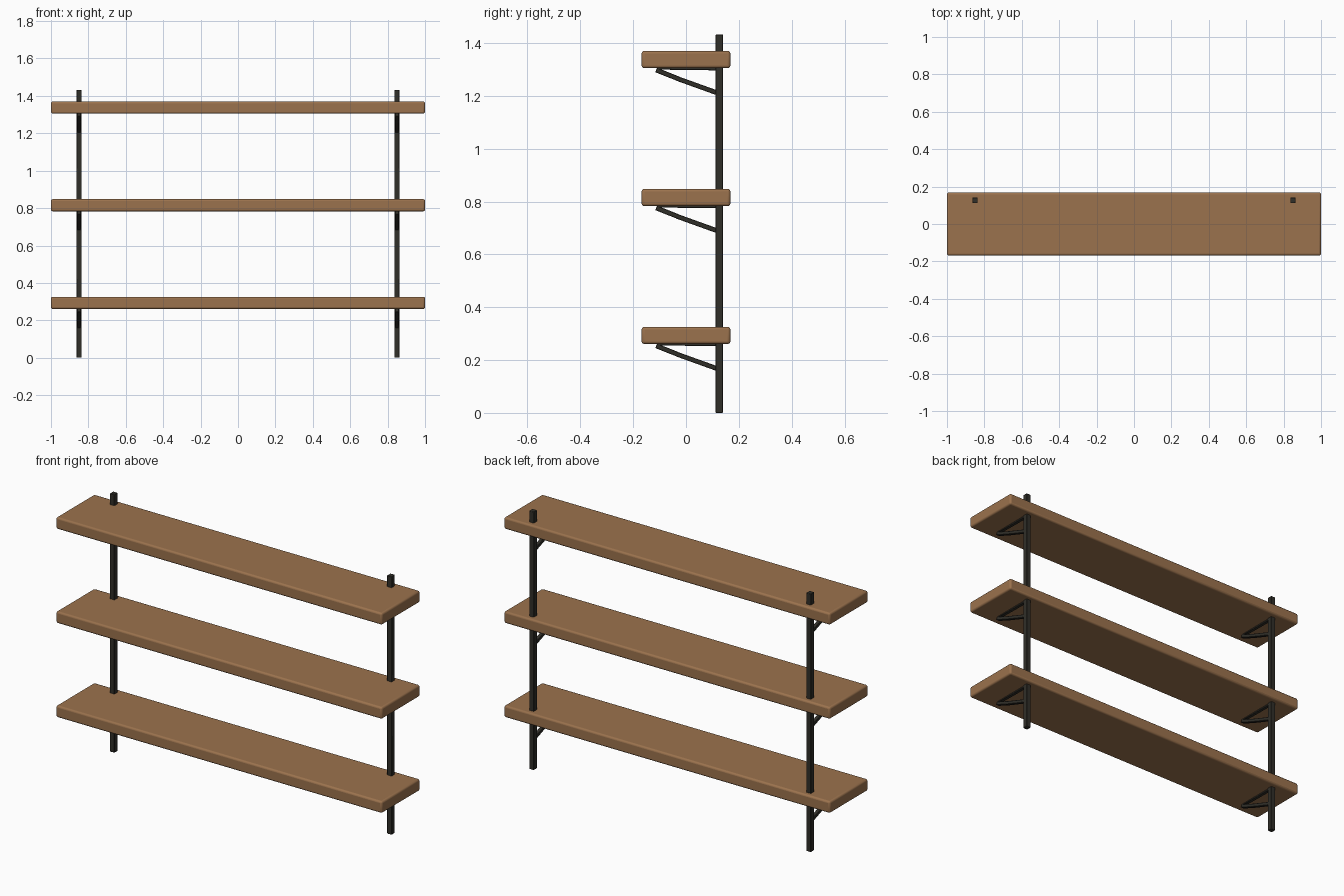
import bpy, math
from mathutils import Vector

if "Cube" in bpy.data.objects:
    bpy.data.objects.remove(bpy.data.objects["Cube"])


def material(name, color):
    m = bpy.data.materials.new(name)
    m.diffuse_color = color
    m.use_nodes = True
    m.node_tree.nodes["Principled BSDF"].inputs["Base Color"].default_value = m.diffuse_color
    return m


WOOD = material("wood", (0.33, 0.17, 0.075, 1))
METAL = material("dark_metal", (0.03, 0.028, 0.022, 1))


def box(name, loc, size, mat, bevel, segments, tilt=0.0):
    bpy.ops.mesh.primitive_cube_add(size=1, location=loc, rotation=(tilt, 0, 0))
    ob = bpy.context.object
    ob.name = name
    ob.scale = size
    bpy.ops.object.transform_apply(location=False, rotation=False, scale=True)
    ob.data.materials.append(mat)
    mod = ob.modifiers.new("edge", 'BEVEL')
    mod.width, mod.segments = bevel, segments
    bpy.ops.object.shade_smooth_by_angle(angle=math.radians(35))
    return ob


def bar(name, x, a, b, width, thick):
    # square bar between two (y, z) points
    a, b = Vector((x, *a)), Vector((x, *b))
    d = b - a
    return box(name, (a + b) / 2, (width, d.length, thick), METAL,
               0.002, 1, math.atan2(d.z, d.y))


# wall posts
for side, x in (("left", -0.85), ("right", 0.85)):
    box(side + "_post", (x, 0.126, 0.716), (0.028, 0.029, 1.432), METAL, 0.002, 1)

# shelves, each carried by two triangular brackets
for i in range(3):
    z = 0.261 + i * 0.522
    box(f"shelf_{i + 1}", (0, 0, z + 0.0325), (2, 0.336, 0.065), WOOD, 0.01, 3)
    for side, x in (("left", -0.85), ("right", 0.85)):
        # arm below the shelf
        bar(f"{side}_arm_{i + 1}", x, (-0.108, z + 0.003), (0.122, z), 0.02, 0.017)
        # diagonal brace, slightly bent
        bar(f"{side}_brace_tip_{i + 1}", x, (-0.113, z - 0.007), (-0.03, z - 0.040), 0.02, 0.018)
        bar(f"{side}_brace_{i + 1}", x, (-0.034, z - 0.039), (0.122, z - 0.095), 0.02, 0.018)
